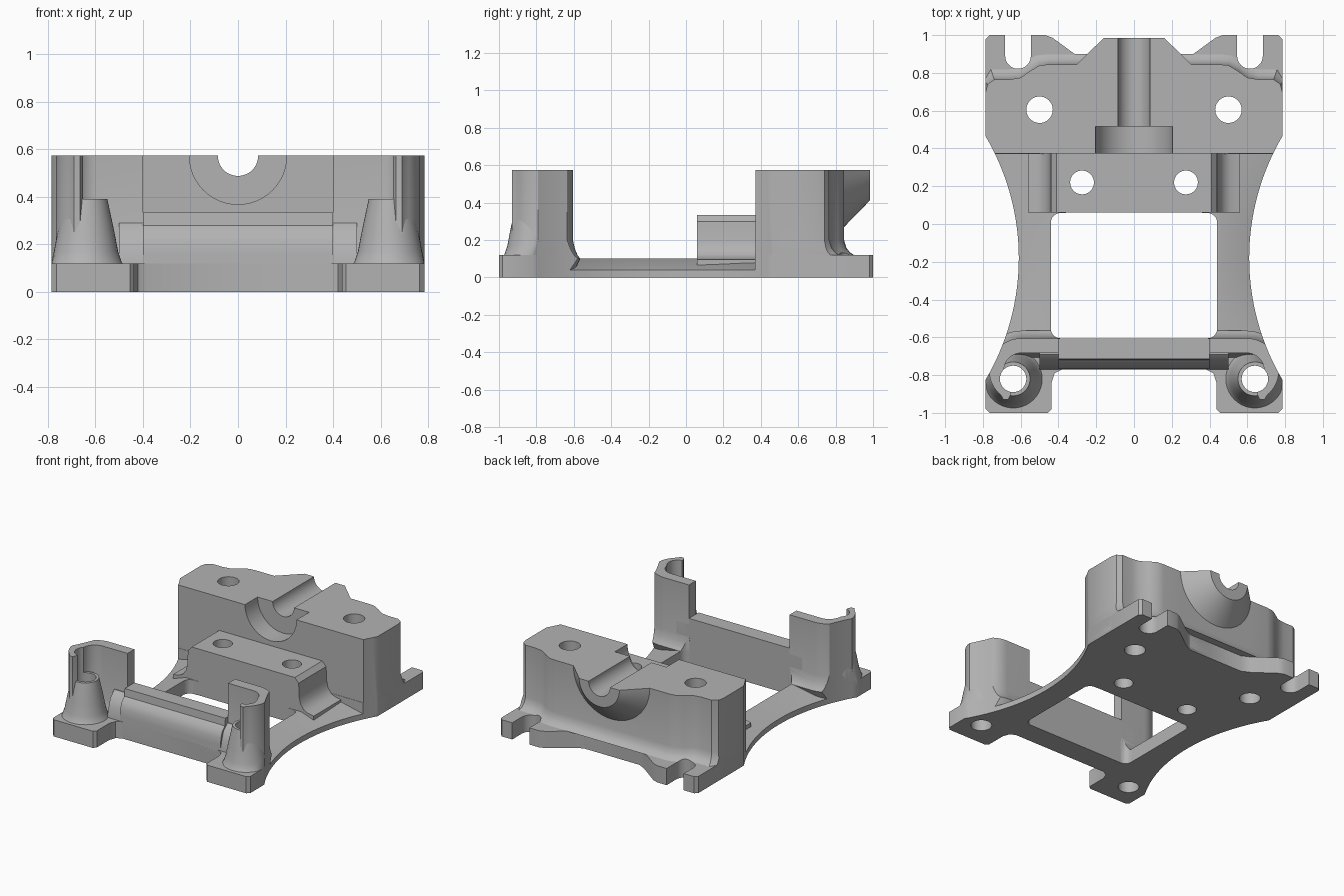
import bpy, bmesh, math
from mathutils import Vector

if "Cube" in bpy.data.objects:
    bpy.data.objects.remove(bpy.data.objects["Cube"], do_unlink=True)

TOP, HALF = 0.573, 0.785
SCOOP_X, SCOOP_Y, SCOOP_R = 1.88, -0.18, 1.27

grey = bpy.data.materials.new("satin grey")
grey.use_nodes = True
grey.diffuse_color = (0.45, 0.45, 0.45, 1)
grey.node_tree.nodes["Principled BSDF"].inputs["Base Color"].default_value = grey.diffuse_color

cutters = bpy.data.collections.new("cutters")
bpy.context.scene.collection.children.link(cutters)
parts = []


def loft(name, sections, cutter=False):
    """Skin matching closed sections and cap both ends."""
    bm = bmesh.new()
    rings = [[bm.verts.new(p) for p in s] for s in sections]
    for a, b in zip(rings, rings[1:]):
        for i in range(len(a)):
            j = (i + 1) % len(a)
            bm.faces.new((a[i], a[j], b[j], b[i]))
    bm.faces.new(rings[0])
    bm.faces.new(rings[-1])
    bmesh.ops.recalc_face_normals(bm, faces=bm.faces)
    mesh = bpy.data.meshes.new(name)
    bm.to_mesh(mesh)
    bm.free()
    mesh.materials.append(grey)
    obj = bpy.data.objects.new(name, mesh)
    if cutter:
        obj.hide_render = True
        cutters.objects.link(obj)
    else:
        bpy.context.collection.objects.link(obj)
        parts.append(obj)
    return obj


def offset(pts, d):
    """Push a closed outline outward by d."""
    v = [Vector(p) for p in pts]
    n = len(v)
    area = sum(v[i].x * v[(i + 1) % n].y - v[(i + 1) % n].x * v[i].y for i in range(n))
    sign = 1 if area > 0 else -1
    out = []
    for i in range(n):
        a, b = (v[i] - v[i - 1]).normalized(), (v[(i + 1) % n] - v[i]).normalized()
        na, nb = Vector((a.y, -a.x)), Vector((b.y, -b.x))
        out.append(v[i] + (na + nb) * (sign * d / max(0.4, 1 + na.dot(nb))))
    return out


def prism(name, pts, levels, ymin=-1, ymax=1, cutter=False):
    """Upright solid from an outline; levels are (height, outward flare)."""
    secs = []
    for z, d in levels:
        ring = offset(pts, d) if d else [Vector(p) for p in pts]
        if not cutter:
            ring = [(max(-HALF, min(HALF, p.x)), max(ymin, min(ymax, p.y))) for p in ring]
        secs.append([(p[0], p[1], z) for p in ring])
    return loft(name, secs, cutter)


def arc(cx, cy, r, a0, a1, n):
    return [(cx + r * math.cos(math.radians(a0 + (a1 - a0) * i / n)),
             cy + r * math.sin(math.radians(a0 + (a1 - a0) * i / n))) for i in range(n + 1)]


def circle(cx, cy, r, n=40):
    return arc(cx, cy, r, 0, 360, n)[:-1]


def flip(pts, s):
    return [(x * s, y) for x, y in pts]


def both(half):
    return half + flip(half[::-1], -1)


def along_y(name, stations, a0=0, a1=360, n=48, cutter=False):
    """Round solid along y about the top centre; stations are (y, radius)."""
    return loft(name, [[(x, y, z) for x, z in arc(0, TOP, r, a0, a1, n)[:n + (a1 - a0 < 360)]]
                       for y, r in stations], cutter)


# Cutters: window, waisted sides, holes, slots and shaft groove
through = [(-0.1, 0), (0.9, 0)]
window = both([(0.39, -0.605)] + arc(0.39, -0.555, 0.05, -80, 0, 6)
              + arc(0.39, 0.008, 0.05, 0, 80, 6) + [(0.39, 0.058)])
prism("window_cutter", window, through, cutter=True)
for s in (1, -1):
    prism("waist_cutter", circle(s * SCOOP_X, SCOOP_Y, SCOOP_R, 200), through, cutter=True)
    for x, y, r in ((0.64, -0.82, 0.07), (0.5, 0.605, 0.07), (0.275, 0.22, 0.063)):
        prism("hole_cutter", circle(s * x, y, r), through, cutter=True)
    slot = arc(0.614, 0.89, 0.068, 180, 360, 16) + [(0.682, 1.1), (0.546, 1.1)]
    prism("slot_cutter", flip(slot, s), through, cutter=True)
along_y("groove_cutter", [(0.3, 0.085), (1.1, 0.085)], cutter=True)
along_y("counterbore_cutter", [(0.3, 0.205), (0.515, 0.205)], cutter=True)

# Rear base plate with slotted ears
rear = both([(HALF, 0.37), (HALF, 0.98), (0.765, 1), (0.70, 1), (0.47, 1),
             (0.43, 0.985), (0.28, 0.875), (0.22, 0.845)])
prism("rear_plate", rear, [(0, 0), (0.12, 0)])

# Front base plate with two feet
front = both([(0.38, -0.77), (0.42, -0.79), (0.437, -0.84), (0.437, -0.98), (0.455, -1),
              (0.765, -1), (HALF, -0.98), (HALF, -0.68), (0.5, -0.605)])
prism("front_plate", front, [(0, 0), (0.12, 0)])

# Tall rear block, flared where it meets the ears
block = both([(HALF, 0.372), (HALF, 0.70), (0.775, 0.74), (0.74, 0.765), (0.66, 0.765),
              (0.60, 0.775), (0.55, 0.81), (0.50, 0.84), (0.45, 0.845), (0.30, 0.845)])
prism("rear_block", block, [(0.02, 0), (0.118, 0), (0.119, 0.055), (0.135, 0.03),
                            (0.16, 0.012), (0.20, 0), (TOP, 0)], ymin=0.372, ymax=0.9)

# Conical boss under the shaft groove
along_y("shaft_boss", [(0.80, 0.35), (0.985, 0.16)], 180, 360, 32)

# Lower step in front of the block
step = [(0.41, 0.333), (0.44, 0.30), (0.445, 0.20), (0.455, 0.155), (0.48, 0.12),
        (0.51, 0.104), (0.56, 0.095), (0.56, 0)]
loft("middle_step", [[(x, y, min(z, top)) for x, z in both(step)]
                     for y, top in ((0.06, 0.333), (0.38, 0.333))])

# Cross bar between the towers, with a softer apron below
bar = [(-0.605, 0), (-0.605, 0.333), (-0.715, 0.333), (-0.72, 0.28), (-0.75, 0.25),
       (-0.765, 0.21), (-0.77, 0.16), (-0.77, 0)]
loft("cross_bar", [[(x, y, z) for y, z in bar] for x in (-0.4, 0.4)])
apron = [(-0.605, 0.02), (-0.605, 0.29), (-0.69, 0.29), (-0.735, 0.25), (-0.755, 0.19),
         (-0.77, 0.13), (-0.77, 0.02)]
loft("bar_apron", [[(x, y, z) for y, z in apron] for x in (-0.5, 0.5)])

for s, side in ((1, "left"), (-1, "right")):
    # Sloping side rail
    secs = []
    for i in range(41):
        y = -0.69 + i * 0.027
        e = SCOOP_X - math.sqrt(SCOOP_R ** 2 - (y - SCOOP_Y) ** 2)
        secs.append([(s * x, y, z) for x, z in
                     ((0.36, 0), (0.36, 0.1), (0.46, 0.1), (e, 0.04), (e, 0))])
    loft(side + "_rail", secs)

    # Hooked front tower wall
    hook = ([(0.4, -0.605)] + arc(0.597, -0.775, 0.17, 90, -50, 24)
            + [(0.69, -0.93), (0.665, -0.928), (0.652, -0.90)]
            + arc(0.597, -0.775, 0.092, -45, 90, 20) + [(0.4, -0.683)])
    prism(side + "_tower", flip(hook, s), [(0.02, 0), (0.1, 0.04), (0.12, 0.025),
                                           (0.15, 0.012), (0.2, 0), (TOP, 0)], ymax=-0.55)

    # Tapered screw boss inside the hook
    prism(side + "_screw_boss", circle(s * 0.64, -0.82, 0.12),
          [(0.1, 0.05), (0.125, 0.03), (0.17, 0.015), (0.25, 0), (0.39, -0.03)])

# Cut every part, then shade it
for obj in parts:
    mod = obj.modifiers.new("openings", 'BOOLEAN')
    mod.operation = 'DIFFERENCE'
    mod.solver = 'EXACT'
    mod.operand_type = 'COLLECTION'
    mod.collection = cutters
    bpy.ops.object.select_all(action='DESELECT')
    bpy.context.view_layer.objects.active = obj
    obj.select_set(True)
    bpy.ops.object.modifier_apply(modifier=mod.name)
    bpy.ops.object.shade_smooth_by_angle(angle=math.radians(30))

for obj in list(cutters.objects):
    bpy.data.objects.remove(obj, do_unlink=True)
bpy.data.collections.remove(cutters)
